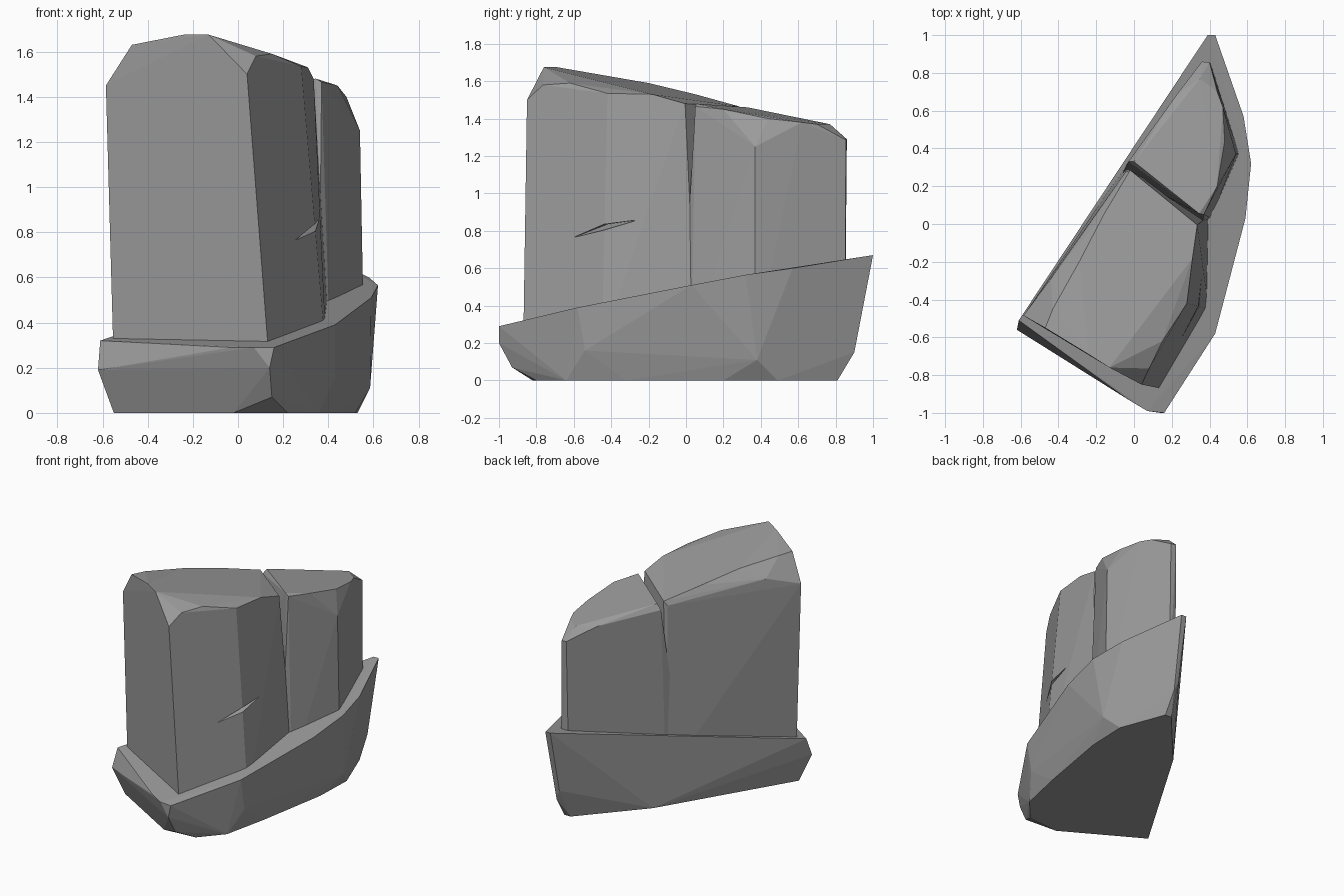
import bpy, bmesh
from math import radians

cube = bpy.data.objects.get("Cube")
if cube:
    bpy.data.objects.remove(cube, do_unlink=True)

GREY = (0.33, 0.33, 0.33, 1)
stone = bpy.data.materials.new("stone_grey")
stone.use_nodes = True
stone.diffuse_color = GREY
bsdf = next(n for n in stone.node_tree.nodes if n.type == 'BSDF_PRINCIPLED')
bsdf.inputs["Base Color"].default_value = GREY
bsdf.inputs["Roughness"].default_value = 0.9


def chiselled(name, points):
    """Flat-faced convex stone wrapped around its corner points."""
    bm = bmesh.new()
    for p in points:
        bm.verts.new(p)
    hull = bmesh.ops.convex_hull(bm, input=bm.verts)
    loose = {g for g in hull["geom_interior"] + hull["geom_unused"]
             if isinstance(g, bmesh.types.BMVert)}
    bmesh.ops.delete(bm, geom=list(loose), context='VERTS')
    bmesh.ops.dissolve_limit(bm, angle_limit=radians(2), verts=bm.verts, edges=bm.edges)
    bmesh.ops.recalc_face_normals(bm, faces=bm.faces)
    mesh = bpy.data.meshes.new(name)
    bm.to_mesh(mesh)
    bm.free()
    mesh.materials.append(stone)
    obj = bpy.data.objects.new(name, mesh)
    bpy.context.collection.objects.link(obj)
    return obj


# Sloping base slab: top rim, bevelled corners, footprint
chiselled("base_slab", [
    (-.61, -.51, .32), (-.03, -.93, .29), (.07, -.99, .29), (.16, -1, .29),
    (.43, -.58, .39), (.59, .03, .51), (.62, .32, .565), (.58, .57, .60),
    (.43, 1, .67), (.39, 1, .67),
    (-.62, -.56, .19), (.14, -1, .2), (.15, -.93, .07), (.43, -.54, .16),
    (.585, .38, .11), (.41, .9, .15), (.38, .91, .22),
    (-.55, -.51, 0), (-.02, -.82, 0), (.22, -.8, 0), (.36, -.64, 0),
    (.43, -.32, 0), (.52, .2, 0), (.53, .49, 0), (.41, .81, 0), (.36, .81, 0),
    (-.01, .39, 0)])

# Tall front block; its back side leans away above the crack
front = chiselled("front_block", [
    (-.55, -.48, .2), (.14, -.87, .2), (.395, -.45, .2), (.41, .03, .2), (-.05, .3, .2),
    (.365, .02, .95), (-.06, .27, .93),
    (-.585, -.485, 1.45), (-.47, -.55, 1.63), (-.24, -.69, 1.675), (-.13, -.76, 1.675),
    (.04, -.85, 1.5), (.08, -.765, 1.58), (.15, -.62, 1.59), (.28, -.42, 1.535),
    (.31, -.18, 1.53), (.335, -.005, 1.48),
    (-.44, -.29, 1.52), (-.045, .275, 1.435), (-.02, .285, 1.465),
    (-.16, .05, 1.53), (-.29, -.2, 1.59), (-.43, -.45, 1.625)])

# Lower rear block
chiselled("rear_block", [
    (-.05, .3, .2), (.41, .03, .2), (.56, .37, .2), (.41, .85, .2), (.35, .84, .2),
    (.365, .02, .95), (-.06, .27, .93),
    (.37, .05, 1.465), (.345, .055, 1.48), (-.03, .33, 1.42), (0, .33, 1.46),
    (.44, .2, 1.45), (.54, .37, 1.25), (.48, .44, 1.4), (.47, .62, 1.38),
    (.44, .7, 1.37), (.4, .855, 1.285), (.36, .86, 1.29), (.34, .83, 1.19),
    (.35, .77, 1.37), (.23, .69, 1.37)])

# Thin gash chipped out of the front block's side
gash = chiselled("gash_cutter", [
    (.25, -.6, .765), (.35, -.26, .858), (.45, -.45, .788), (.45, -.46, .835),
    (.24, -.42, .835)])
gash.hide_render = True
cut = front.modifiers.new("gash", 'BOOLEAN')
cut.operation = 'DIFFERENCE'
cut.solver = 'EXACT'
cut.object = gash
graph = bpy.context.evaluated_depsgraph_get()
carved = bpy.data.meshes.new_from_object(front.evaluated_get(graph))
front.modifiers.clear()
front.data = carved
bpy.data.objects.remove(gash, do_unlink=True)
